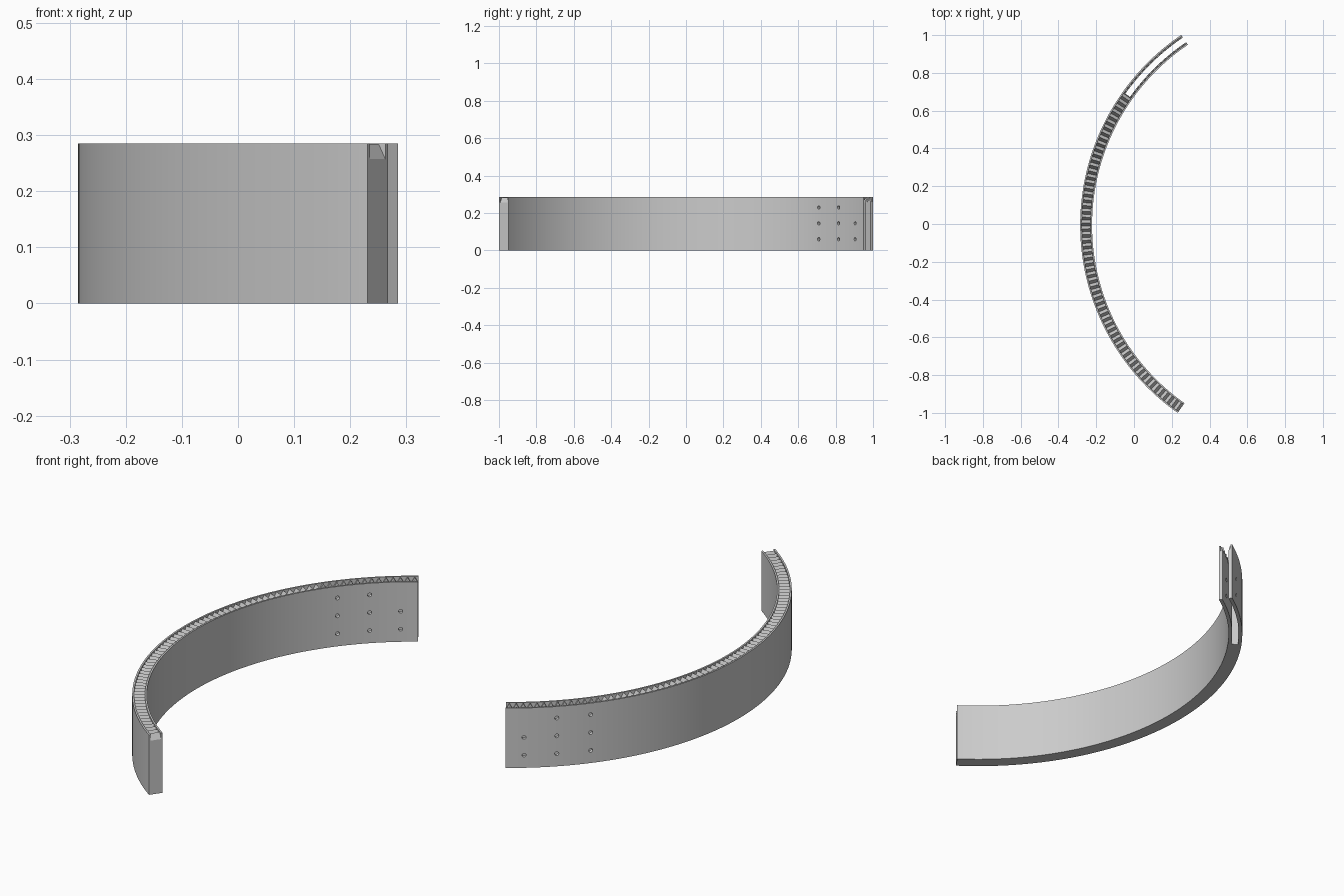
import bpy, bmesh, math

cube = bpy.data.objects.get("Cube")
if cube:
    bpy.data.objects.remove(cube, do_unlink=True)

# Overall dimensions
CX, CY = 0.93, -0.006
R_IN, R_OUT = 1.152, 1.215
HEIGHT, VALLEY, RIM = 0.285, 0.257, 0.008
START, END = math.radians(-54.88), math.radians(55.96)
TEETH = 75
SLOT_START = math.radians(35.5)
WALL = 0.0165

grey = bpy.data.materials.new("plain grey")
grey.use_nodes = True
colour = (0.6, 0.6, 0.6, 1)
grey.diffuse_color = colour
grey.node_tree.nodes["Principled BSDF"].inputs["Base Color"].default_value = colour


def on_arc(r, a, z):
    return (CX - r * math.cos(a), CY + r * math.sin(a), z)


def make_object(name, bm):
    bmesh.ops.recalc_face_normals(bm, faces=bm.faces)
    mesh = bpy.data.meshes.new(name)
    bm.to_mesh(mesh)
    bm.free()
    mesh.materials.append(grey)
    obj = bpy.data.objects.new(name, mesh)
    bpy.context.collection.objects.link(obj)
    return obj


def sweep(name, section, a0, a1, steps):
    """Sweep section(i) -> [(radius, z)] along the arc and cap both ends."""
    bm = bmesh.new()
    rings = []
    for i in range(steps + 1):
        a = a0 + (a1 - a0) * i / steps
        rings.append([bm.verts.new(on_arc(r, a, z)) for r, z in section(i)])
    for p, q in zip(rings, rings[1:]):
        for k in range(len(p)):
            n = (k + 1) % len(p)
            bm.faces.new((p[k], p[n], q[n], q[k]))
    bm.faces.new(rings[0])
    bm.faces.new(rings[-1])
    return make_object(name, bm)


# Channel-topped wall; the channel floor zigzags into teeth
def wall_section(i):
    z = HEIGHT - 0.0008 if i % 2 else VALLEY
    a, b = R_IN + RIM, R_OUT - RIM
    return [(R_IN, 0), (R_IN, HEIGHT), (a, HEIGHT), (a, z),
            (b, z), (b, HEIGHT), (R_OUT, HEIGHT), (R_OUT, 0)]


wall = sweep("toothed_arc_wall", wall_section, START, END, TEETH * 2)

# Slot that splits one end into two thin walls
slot_in, slot_out = R_IN + WALL, R_OUT - WALL
slot = sweep("slot_cutter",
             lambda i: [(slot_in, -0.1), (slot_in, 0.4), (slot_out, 0.4), (slot_out, -0.1)],
             SLOT_START, END + 0.03, 30)

# Bolt holes through both thin walls, in a three by three grid
bm = bmesh.new()
for deg in (38.4, 45.5, 52.2):
    a = math.radians(deg)
    for z in (0.06, 0.145, 0.23):
        ret = bmesh.ops.create_cone(bm, cap_ends=True, segments=16,
                                    radius1=0.009, radius2=0.009, depth=0.16)
        for v in ret["verts"]:
            x, y, d = v.co
            px, py, pz = on_arc((R_IN + R_OUT) / 2 + d, a, z + y)
            v.co = (px + x * math.sin(a), py + x * math.cos(a), pz)
drills = make_object("hole_cutter", bm)

bpy.ops.object.select_all(action="DESELECT")
wall.select_set(True)
bpy.context.view_layer.objects.active = wall
for cutter in (slot, drills):
    cutter.hide_render = True
    mod = wall.modifiers.new("cut", "BOOLEAN")
    mod.operation = "DIFFERENCE"
    mod.solver = "EXACT"
    mod.object = cutter
    bpy.ops.object.modifier_apply(modifier=mod.name)
    bpy.data.objects.remove(cutter, do_unlink=True)

bpy.ops.object.shade_smooth_by_angle(angle=math.radians(25))
